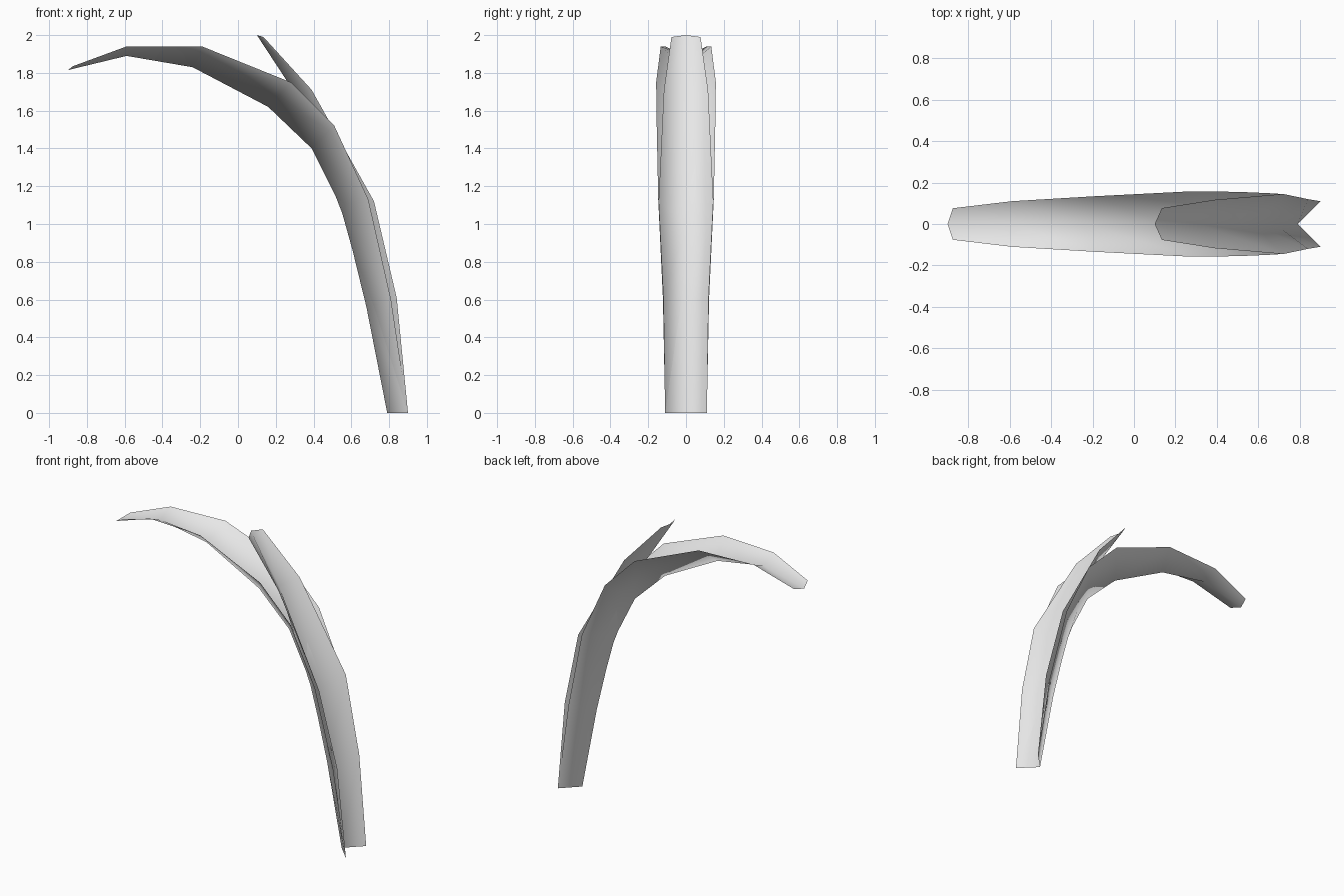
import bpy
import bmesh

cube = bpy.data.objects.get("Cube")
if cube:
    bpy.data.objects.remove(cube, do_unlink=True)

# Single pale grey material
grey = bpy.data.materials.new("pale_grey")
grey.use_nodes = True
colour = (0.8, 0.8, 0.8, 1)
grey.diffuse_color = colour
grey.node_tree.nodes["Principled BSDF"].inputs["Base Color"].default_value = colour


def make_blade(name, sections):
    """Folded leaf strip: each section is keel x, keel z, rim x, rim z, half width."""
    bm = bmesh.new()
    rows = []
    for keel_x, keel_z, rim_x, rim_z, half in sections:
        rows.append([bm.verts.new(p) for p in (
            (rim_x, -half, rim_z), (keel_x, 0, keel_z), (rim_x, half, rim_z))])
    for low, high in zip(rows, rows[1:]):
        for j in range(2):
            face = bm.faces.new((low[j], low[j + 1], high[j + 1], high[j]))
            face.smooth = True
    mesh = bpy.data.meshes.new(name)
    bm.to_mesh(mesh)
    bm.free()
    mesh.materials.append(grey)
    blade = bpy.data.objects.new(name, mesh)
    bpy.context.collection.objects.link(blade)
    return blade


# Long blade arching over to the side
make_blade("long_leaf_blade", [
    (0.79, 0, 0.90, 0, 0.11),
    (0.69, 0.56, 0.81, 0.6, 0.122),
    (0.54, 1.1, 0.69, 1.13, 0.147),
    (0.39, 1.4, 0.51, 1.52, 0.155),
    (0.16, 1.62, 0.28, 1.75, 0.158),
    (-0.24, 1.83, -0.19, 1.94, 0.134),
    (-0.59, 1.89, -0.59, 1.94, 0.11),
    (-0.9, 1.815, -0.875, 1.835, 0.076),
])

# Short blade, more upright, from the same base
make_blade("short_leaf_blade", [
    (0.79, 0, 0.90, 0, 0.11),
    (0.68, 0.56, 0.84, 0.61, 0.12),
    (0.57, 1.01, 0.72, 1.12, 0.145),
    (0.31, 1.68, 0.39, 1.71, 0.117),
    (0.1, 2.0, 0.135, 1.99, 0.077),
])
